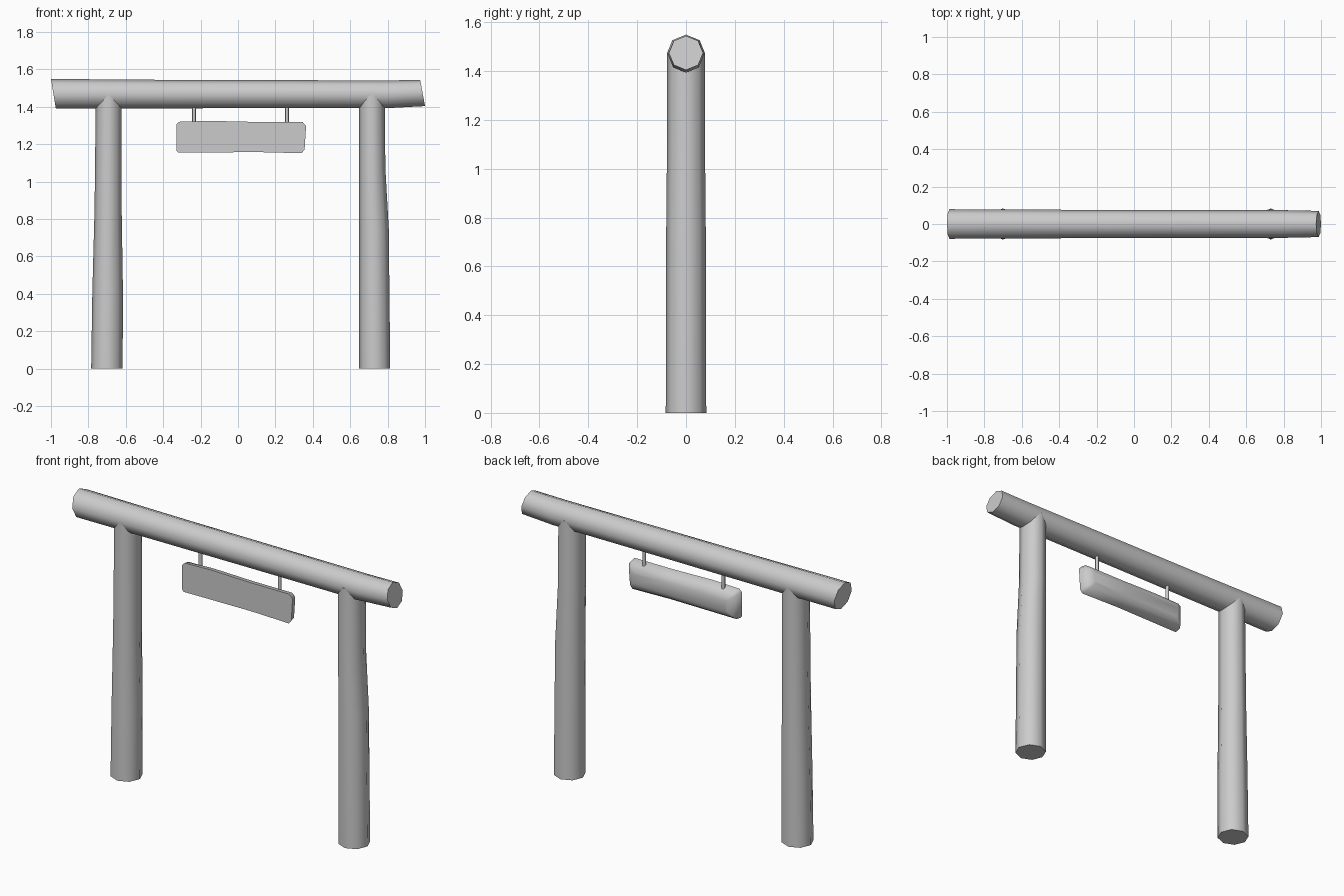
import bpy, bmesh
from math import cos, sin, pi, radians
from mathutils import Vector

cube = bpy.data.objects.get("Cube")
if cube:
    bpy.data.objects.remove(cube)

grey = bpy.data.materials.new("plain grey")
grey.use_nodes = True
grey.diffuse_color = (0.6, 0.6, 0.6, 1)
grey.node_tree.nodes["Principled BSDF"].inputs["Base Color"].default_value = (0.6, 0.6, 0.6, 1)


def loft(name, rings, angle=55):
    """Skin a list of equal-length point rings and cap both ends."""
    bm = bmesh.new()
    loops = [[bm.verts.new(p) for p in ring] for ring in rings]
    n = len(loops[0])
    for a, b in zip(loops, loops[1:]):
        for i in range(n):
            j = (i + 1) % n
            bm.faces.new((a[i], a[j], b[j], b[i]))
    bm.faces.new(loops[0])
    bm.faces.new(loops[-1])
    bmesh.ops.recalc_face_normals(bm, faces=bm.faces)
    mesh = bpy.data.meshes.new(name)
    bm.to_mesh(mesh)
    bm.free()
    mesh.materials.append(grey)
    obj = bpy.data.objects.new(name, mesh)
    bpy.context.collection.objects.link(obj)
    bpy.ops.object.select_all(action='DESELECT')
    obj.select_set(True)
    bpy.context.view_layer.objects.active = obj
    bpy.ops.object.shade_smooth_by_angle(angle=radians(angle))
    return obj


def circle(n=8):
    return [(cos(2 * pi * i / n), sin(2 * pi * i / n)) for i in range(n)]


def post(name, sections):
    """Upright log; sections are (z, x min, x max, y radius)."""
    loft(name, [[((a + b) / 2 + (b - a) / 2 * c, r * s, z) for c, s in circle()]
                for z, a, b, r in sections])


# Tapered eight-sided posts
post("right_post", [(0, -0.785, -0.617, 0.083), (0.4, -0.779, -0.615, 0.081),
                    (0.85, -0.767, -0.622, 0.079), (1.47, -0.76, -0.622, 0.077)])
post("left_post", [(0, 0.648, 0.814, 0.083), (0.75, 0.648, 0.806, 0.081),
                   (1.07, 0.648, 0.788, 0.078), (1.47, 0.648, 0.784, 0.077)])

# Crossbeam with slanted ends; sections are (x, z centre, radius, slant)
beam = [(-0.987, 1.47, 0.079, -0.013), (-0.35, 1.468, 0.076, 0),
        (0.1, 1.468, 0.075, 0), (0.8, 1.467, 0.074, 0),
        (0.987, 1.474, 0.07, -0.013)]
loft("crossbeam", [[(x + k * s, r * c, z + r * s) for c, s in circle()]
                   for x, z, r, k in beam])

# Hanging board: flat front, rounded back
outline = [(-0.33, 1.165), (-0.32, 1.155), (0.1, 1.158), (0.34, 1.152),
           (0.356, 1.172), (0.364, 1.298), (0.345, 1.319), (0.1, 1.319),
           (-0.15, 1.325), (-0.315, 1.32), (-0.33, 1.305)]
centre = Vector((0.016, 1.238))


def board_ring(y, inset):
    kx, kz = 1 - inset / 0.347, 1 - inset / 0.083
    return [(centre.x + (x - centre.x) * kx, y, centre.y + (z - centre.y) * kz)
            for x, z in outline]


loft("hanging_board", [board_ring(-0.03, 0), board_ring(0.0, 0.004),
                       board_ring(0.025, 0.022), board_ring(0.038, 0.05)], 60)

# Hanger rods
for side, x in (("right", -0.235), ("left", 0.262)):
    loft(side + "_hanger", [[(x + 0.01 * c, 0.01 * s, z) for c, s in circle()]
                            for z in (1.3, 1.42)])
